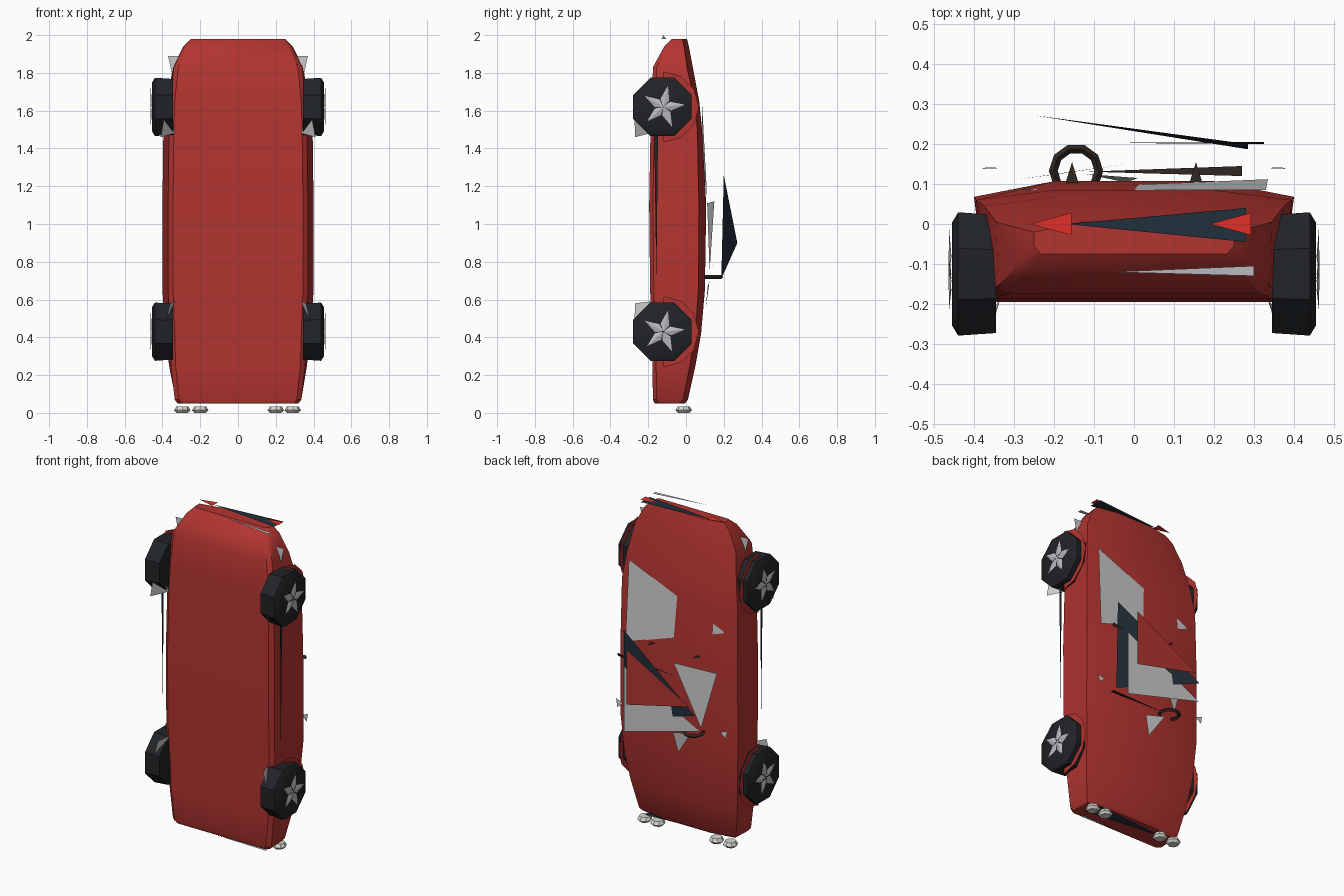
import bpy, bmesh
from math import sin, cos, pi
from mathutils import Vector, Matrix

if "Cube" in bpy.data.objects:
    bpy.data.objects.remove(bpy.data.objects["Cube"])


def mat(name, r, g, b):
    m = bpy.data.materials.new(name)
    m.diffuse_color = (r, g, b, 1)
    m.use_nodes = True
    m.node_tree.nodes["Principled BSDF"].inputs["Base Color"].default_value = m.diffuse_color
    return m


RED = mat("body_red", 0.45, 0.035, 0.03)
LAMP = mat("tail_red", 0.75, 0.03, 0.02)
TYRE = mat("rubber", 0.015, 0.017, 0.02)
DARK = mat("glass_dark", 0.015, 0.03, 0.045)
TRIM = mat("trim_brown", 0.03, 0.02, 0.015)
CHROME = mat("chrome", 0.5, 0.5, 0.53)
LENS = mat("lens", 0.7, 0.7, 0.65)


def obj(name, verts, faces, m=None, smooth=False):
    me = bpy.data.meshes.new(name)
    me.from_pydata([Vector(v) for v in verts], [], faces)
    bm = bmesh.new()
    bm.from_mesh(me)
    bmesh.ops.recalc_face_normals(bm, faces=bm.faces)
    bm.to_mesh(me)
    bm.free()
    o = bpy.data.objects.new(name, me)
    bpy.context.collection.objects.link(o)
    if m:
        me.materials.append(m)
    if smooth:
        bpy.ops.object.select_all(action='DESELECT')
        o.select_set(True)
        bpy.context.view_layer.objects.active = o
        bpy.ops.object.shade_smooth_by_angle(angle=0.6)
    return o


def tri(name, a, b, c, m=None):
    return obj(name, [a, b, c], [(0, 1, 2)], m)


def loft(name, rings, m, smooth=True):
    n = len(rings[0])
    verts = [p for r in rings for p in r]
    faces = [(k * n + i, k * n + (i + 1) % n, (k + 1) * n + (i + 1) % n, (k + 1) * n + i)
             for k in range(len(rings) - 1) for i in range(n)]
    faces += [tuple(range(n)), tuple(range((len(rings) - 1) * n, len(rings) * n))]
    return obj(name, verts, faces, m, smooth)


# Body: z, bottom half width, shoulder half width, y bottom, y shoulder, y top
sections = [
    (0.05, 0.32, 0.315, -0.165, -0.03, -0.005),
    (0.07, 0.335, 0.33, -0.175, -0.015, 0.01),
    (0.25, 0.355, 0.365, -0.178, 0.02, 0.05),
    (0.42, 0.36, 0.385, -0.182, 0.05, 0.08),
    (0.65, 0.37, 0.40, -0.19, 0.065, 0.10),
    (1.10, 0.37, 0.40, -0.195, 0.068, 0.107),
    (1.50, 0.365, 0.395, -0.188, 0.06, 0.085),
    (1.65, 0.36, 0.375, -0.18, 0.045, 0.07),
    (1.83, 0.34, 0.345, -0.175, 0.005, 0.036),
    (1.94, 0.285, 0.29, -0.115, -0.01, 0.015),
    (1.98, 0.25, 0.25, -0.075, -0.02, 0.005),
]
rings = []
for z, wb, ws, yb, ys, yt in sections:
    half = [(wb * 0.93, yb), (wb, yb + 0.02), (ws, ys), (ws * 0.5, yt)]
    rings.append([(x, y, z) for x, y in half] + [(-x, y, z) for x, y in reversed(half)])
loft("body", rings, RED)

# Wheels, spokes and fender arches
for zc, end in ((0.43, "front"), (1.62, "rear")):
    for s, side in ((1, "right"), (-1, "left")):
        tag = f"{end}_{side}"

        def ring(x, r, n=8, yc=-0.125):
            return [(s * x, yc + r * cos(2 * pi * (i + 0.5) / n),
                     zc + r * sin(2 * pi * (i + 0.5) / n)) for i in range(n)]
        loft("tyre_" + tag, [ring(0.345, 0.16), ring(0.44, 0.167), ring(0.455, 0.14)], TYRE)
        v, f = [], []
        for k in range(5):
            a = 2 * pi * k / 5 + 0.1
            for x, r, d in ((0.464, 0.0, 0), (0.457, 0.045, 0.55), (0.463, 0.115, 0), (0.457, 0.045, -0.55)):
                v.append((s * x, -0.12 + r * cos(a + d), zc + r * sin(a + d)))
            f += [(4 * k, 4 * k + 1, 4 * k + 2), (4 * k, 4 * k + 2, 4 * k + 3)]
        obj("spokes_" + tag, v, f, CHROME)
        arch = [(s * 0.41, -0.12 + r * sin(pi * i / 6), zc + r * cos(pi * i / 6))
                for i in range(7) for r in (0.15, 0.188)]
        obj("arch_" + tag, arch, [(2 * i, 2 * i + 1, 2 * i + 3, 2 * i + 2) for i in range(6)], RED)

# Side shards: liners, rear corners, sills, mirrors
for s, side in ((1, "right"), (-1, "left")):
    tri("rear_liner_" + side, (s * .37, -.275, 1.68), (s * .41, -.27, 1.46), (s * .335, -.19, 1.48))
    tri("front_liner_" + side, (s * .36, -.27, .58), (s * .335, -.19, .59), (s * .41, -.275, .38))
    tri("rear_corner_" + side, (s * .37, -.08, 1.89), (s * .31, -.08, 1.89), (s * .35, -.08, 1.8))
    tri("sill_" + side, (s * .405, -.168, 1.48), (s * .405, -.148, 1.48), (s * .402, -.157, .7), TYRE)
    tri("mirror_" + side, (s * .33, .14, .77), (s * .38, .138, .79), (s * .37, .142, .74))
    tri("headrest_" + side, (s * .155 - .017, .1, 1.18), (s * .155 + .017, .1, 1.18), (s * .155, .155, 1.18), TRIM)

# Deck, cabin and roof panels
tri("rear_deck", (.33, .085, 1.64), (-.33, .085, 1.36), (.335, .112, 1.14))
tri("seat", (-.02, .15, 1.12), (-.29, .112, 1.11), (-.19, .125, .75))
tri("console", (-.02, .104, .55), (.01, .115, .67), (-.12, .125, .70))
tri("window", (-.25, .272, .90), (.285, .20, 1.26), (.285, .187, .71), DARK)
tri("roof", (.21, .281, 1.19), (.21, .281, .85), (-.22, .281, .95), RED)
tri("roof_lining", (.25, .245, .66), (.25, .245, 1.06), (-.27, .245, .80))
tri("roof_bar", (.325, .2, 1.09), (.325, .205, 1.11), (-.07, .203, 1.07), TRIM)
tri("dash", (.27, .12, .72), (.27, .145, .72), (-.12, .131, .72), TRIM)

# Steering wheel
bpy.ops.mesh.primitive_torus_add(major_radius=.057, minor_radius=.011, major_segments=10,
                                 minor_segments=4, location=(-.145, .133, .72))
wheel = bpy.context.object
wheel.name = "steering_wheel"
wheel.data.materials.append(TRIM)

# Rear panel, tail lights and bumper
tri("rear_panel", (-.17, 0, 1.988), (.28, .04, 1.988), (.28, -.045, 1.988), DARK)
for i, x in enumerate((-.26, .19)):
    tri(f"tail_light_{i}", (x, 0, 1.994), (x + .103, .028, 1.994), (x + .103, -.028, 1.994), LAMP)
tri("rear_bumper", (-.06, -.12, 2.0), (.3, -.105, 1.98), (.3, -.13, 1.98), CHROME)

# Grille, front bumper and headlights
tri("grille", (.28, .0, .044), (.28, -.1, .044), (-.25, -.04, .044), DARK)
tri("front_bumper", (.28, -.13, .022), (.28, -.11, .022), (-.07, -.12, .022), CHROME)
for i, x in enumerate((-.295, -.2, .2, .29)):
    disc = [[(x + r * cos(pi * k / 4), -.012 + r * sin(pi * k / 4), z) for k in range(8)]
            for z, r in ((.0, .03), (.014, .043), (.034, .032))]
    loft(f"headlight_{i}", disc, LENS, False)
